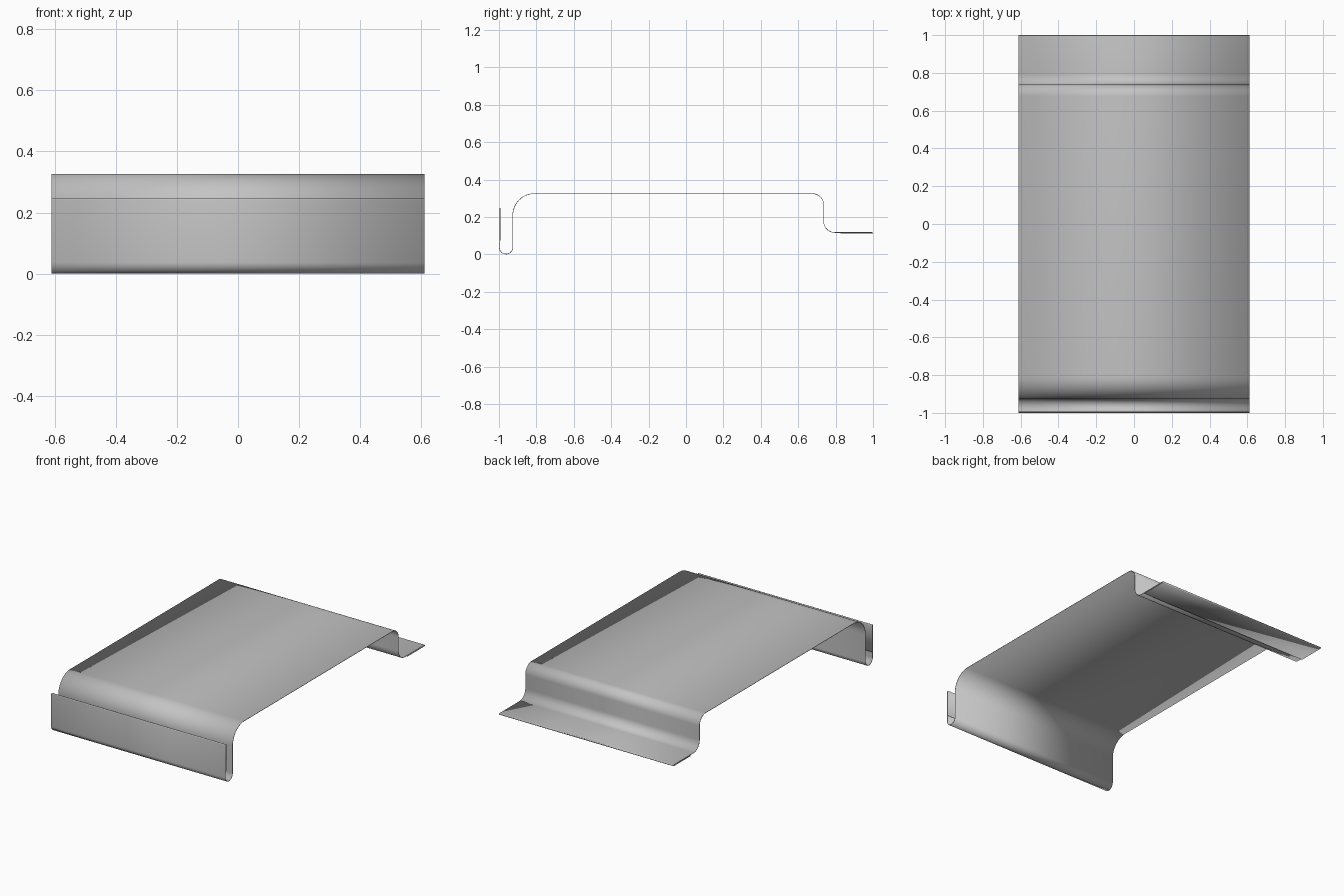
import bpy
import bmesh
import math
from mathutils import Vector

cube = bpy.data.objects.get("Cube")
if cube:
    bpy.data.objects.remove(cube)

HALF_WIDTH = 0.611
THICKNESS = 0.003

metal = bpy.data.materials.new("plain grey metal")
metal.use_nodes = True
grey = (0.55, 0.55, 0.55, 1)
metal.diffuse_color = grey
metal.node_tree.nodes["Principled BSDF"].inputs["Base Color"].default_value = grey


def rounded_path(corners):
    """Turn (y, z, bend radius) corners into a path with round bends."""
    pts = [Vector(c[:2]) for c in corners]
    path = [pts[0]]
    for i in range(1, len(pts) - 1):
        radius = corners[i][2]
        a = (pts[i - 1] - pts[i]).normalized()
        b = (pts[i + 1] - pts[i]).normalized()
        half = a.angle(b) / 2
        centre = pts[i] + (a + b).normalized() * radius / math.sin(half)
        start = pts[i] + a * radius / math.tan(half) - centre
        end = pts[i] + b * radius / math.tan(half) - centre
        sweep = math.pi - 2 * half
        steps = 12 if radius > 0.01 else 4
        for k in range(steps + 1):
            t = k / steps
            path.append(centre + (start * math.sin((1 - t) * sweep)
                                  + end * math.sin(t * sweep)) / math.sin(sweep))
    path.append(pts[-1])
    return path


def bent_sheet(name, corners):
    bm = bmesh.new()
    rows = [[bm.verts.new((x, p.x, p.y)) for x in (-HALF_WIDTH, HALF_WIDTH)]
            for p in rounded_path(corners)]
    for r, s in zip(rows, rows[1:]):
        bm.faces.new((r[0], r[1], s[1], s[0]))
    bmesh.ops.remove_doubles(bm, verts=bm.verts, dist=0.0002)
    mesh = bpy.data.meshes.new(name)
    bm.to_mesh(mesh)
    bm.free()
    mesh.materials.append(metal)
    obj = bpy.data.objects.new(name, mesh)
    bpy.context.collection.objects.link(obj)
    solid = obj.modifiers.new("sheet thickness", 'SOLIDIFY')
    solid.thickness = THICKNESS
    solid.offset = 0
    bpy.context.view_layer.objects.active = obj
    obj.select_set(True)
    bpy.ops.object.shade_smooth_by_angle(angle=math.radians(35))
    obj.select_set(False)
    return obj


# One folded sheet: front hem, hooked lip, raised deck, step, rear flange, rear hem
bent_sheet("folded_sheet", [
    (-0.991, 0.075, 0),
    (-0.991, 0.245, 0.0035),
    (-0.998, 0.245, 0.0035),
    (-0.998, 0.002, 0.036),
    (-0.926, 0.002, 0.036),
    (-0.926, 0.325, 0.115),
    (0.736, 0.325, 0.06),
    (0.736, 0.117, 0.06),
    (0.998, 0.117, 0.0035),
    (0.998, 0.110, 0.0035),
    (0.825, 0.110, 0),
])
